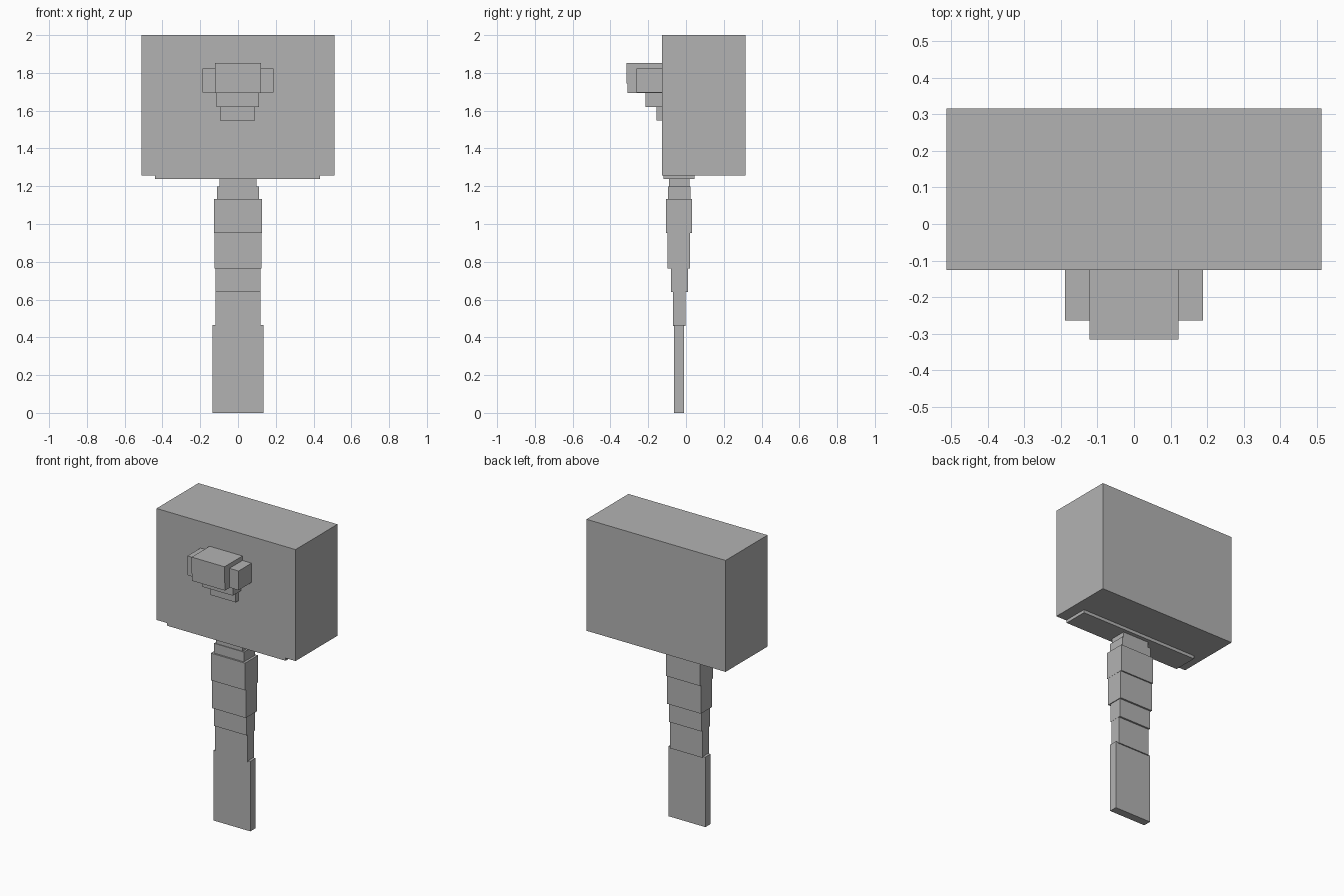
import bpy

grey = bpy.data.materials.new("plain_grey")
grey.diffuse_color = (0.45, 0.45, 0.45, 1)


def box(name, x, y, z):
    """Axis-aligned block from (min, max) ranges."""
    bpy.ops.mesh.primitive_cube_add(
        size=1, location=[(a + b) / 2 for a, b in (x, y, z)])
    ob = bpy.context.object
    ob.name = name
    ob.scale = [b - a for a, b in (x, y, z)]
    bpy.ops.object.transform_apply(location=False, rotation=False, scale=True)
    ob.data.materials.append(grey)
    return ob


# Large head block and the thin plate beneath it
box("head", (-0.512, 0.512), (-0.126, 0.315), (1.258, 2.0))
box("head_base_plate", (-0.44, 0.435), (-0.12, 0.044), (1.237, 1.27))

# Snout: centre block, stepped lower lip, side blocks and chin steps
box("snout_upper", (-0.121, 0.121), (-0.315, -0.12), (1.745, 1.853))
box("snout_lower", (-0.121, 0.121), (-0.31, -0.12), (1.693, 1.75))
for side, s in (("left", -1), ("right", 1)):
    box(f"snout_side_{side}", sorted((s * 0.11, s * 0.188)),
        (-0.263, -0.12), (1.695, 1.823))
box("chin_upper", (-0.115, 0.112), (-0.215, -0.12), (1.62, 1.70))
box("chin_lower", (-0.095, 0.091), (-0.155, -0.12), (1.547, 1.625))

# Stepped stalk: (half width, y min, y max, z bottom, z top)
segments = [
    (0.136, -0.064, -0.010, 0.000, 0.466),
    (0.119, -0.070, -0.002, 0.460, 0.640),
    (0.120, -0.080, 0.010, 0.640, 0.764),
    (0.125, -0.097, 0.022, 0.764, 0.952),
    (0.126, -0.106, 0.031, 0.952, 1.133),
    (0.110, -0.095, 0.024, 1.133, 1.198),
    (0.098, -0.090, 0.018, 1.198, 1.245),
]
for i, (hw, y0, y1, z0, z1) in enumerate(segments, 1):
    box(f"stalk_segment_{i}", (-hw, hw), (y0, y1), (z0, z1))
